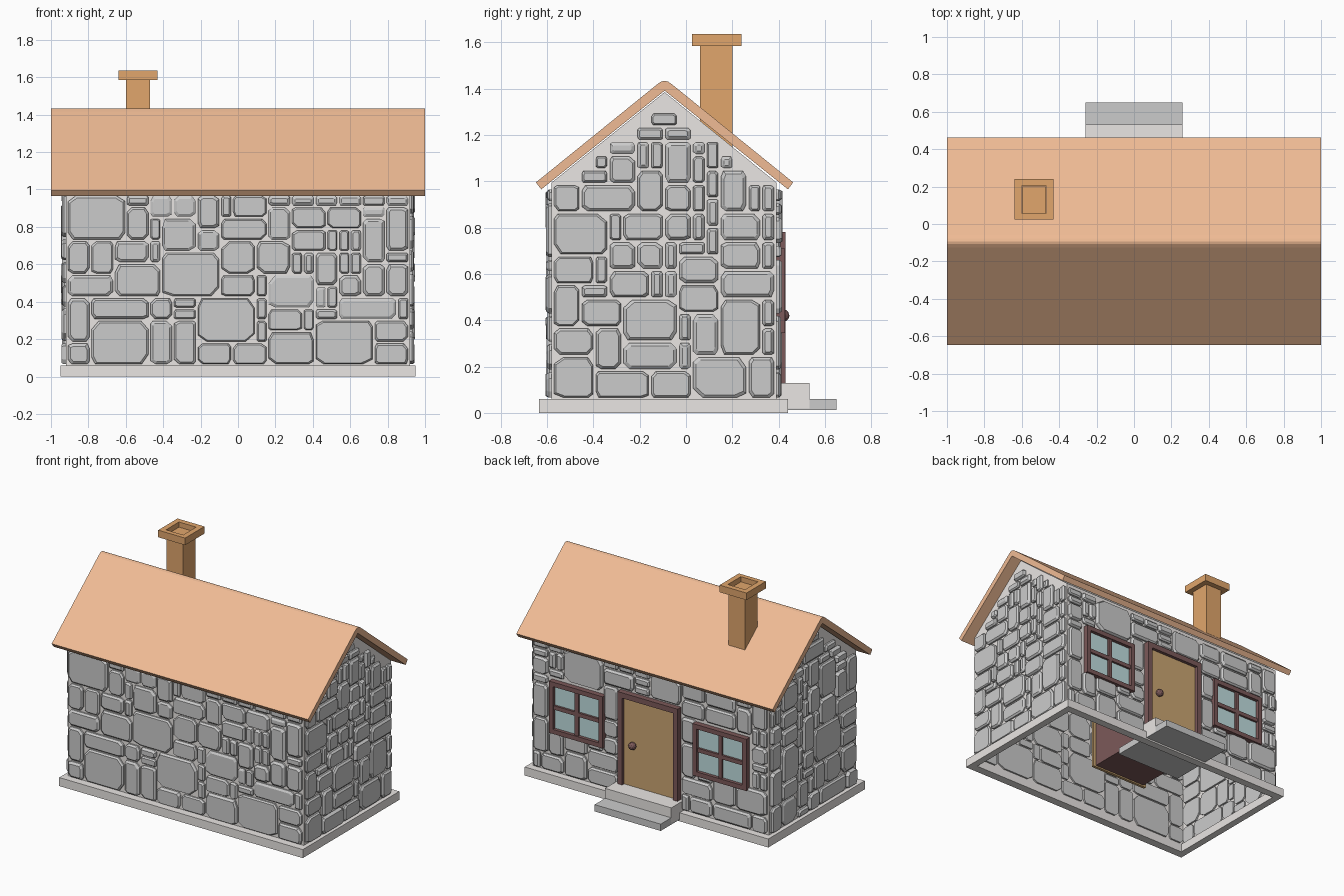
import bpy, bmesh, random
from mathutils import Vector

if "Cube" in bpy.data.objects:
    bpy.data.objects.remove(bpy.data.objects["Cube"])

random.seed(11)


def material(name, rgb):
    m = bpy.data.materials.new(name)
    m.diffuse_color = (*rgb, 1)
    m.use_nodes = True
    m.node_tree.nodes["Principled BSDF"].inputs["Base Color"].default_value = m.diffuse_color
    return m


MORTAR = material("mortar", (0.82, 0.79, 0.77))
STONE = material("stone", (0.68, 0.68, 0.68))
TILE = material("roof_orange", (0.87, 0.50, 0.30))
BRICK = material("chimney_orange", (0.75, 0.38, 0.15))
DARK = material("dark_wood", (0.20, 0.10, 0.10))
WOOD = material("door_wood", (0.60, 0.38, 0.17))
GLASS = material("glass", (0.53, 0.73, 0.74))


def finish(name, bm, mat):
    bmesh.ops.recalc_face_normals(bm, faces=bm.faces)
    me = bpy.data.meshes.new(name)
    bm.to_mesh(me)
    bm.free()
    me.materials.append(mat)
    ob = bpy.data.objects.new(name, me)
    bpy.context.collection.objects.link(ob)
    return ob


def add_box(bm, x, y, z):
    vs = bmesh.ops.create_cube(bm, size=1)["verts"]
    for v in vs:
        v.co = [a[0] + (c + 0.5) * (a[1] - a[0]) for a, c in zip((x, y, z), v.co)]


def box(name, x, y, z, mat):
    bm = bmesh.new()
    add_box(bm, x, y, z)
    return finish(name, bm, mat)


def loft(bm, rings, caps=True, close=False):
    loops = [[bm.verts.new(p) for p in r] for r in rings]
    pairs = list(zip(loops, loops[1:])) + ([(loops[-1], loops[0])] if close else [])
    for a, b in pairs:
        for i in range(len(a)):
            j = (i + 1) % len(a)
            bm.faces.new((a[i], a[j], b[j], b[i]))
    if caps and not close:
        bm.faces.new(loops[0])
        bm.faces.new(loops[-1])


def frame(name, outer, inner, depth, to3d, mat):
    """Rectangular ring; outer and inner are (u0, u1, v0, v1)."""
    def rect(r, d):
        u0, u1, v0, v1 = r
        return [to3d(u, v, d) for u, v in ((u0, v0), (u1, v0), (u1, v1), (u0, v1))]
    bm = bmesh.new()
    loft(bm, [rect(outer, depth[0]), rect(outer, depth[1]),
              rect(inner, depth[1]), rect(inner, depth[0])], close=True)
    return finish(name, bm, mat)


flat = lambda u, v, d: Vector((u, v, d))
upright = lambda u, v, d: Vector((u, d, v))

# Base ring and hollow walls with gables
frame("base", (-0.95, 0.95, -0.635, 0.44), (-0.90, 0.90, -0.575, 0.385), (0, 0.06), flat, MORTAR)
X, YF, YB, YR = 0.92, -0.58, 0.39, -0.0925
bm = bmesh.new()
section = [(YF, 0.04), (YF, 0.995), (YR, 1.385), (YB, 0.995), (YB, 0.04)]
loft(bm, [[(x, y, z) for y, z in section] for x in (-X, X)])
floor = [f for f in bm.faces if f.calc_center_median().z < 0.05]
bmesh.ops.delete(bm, geom=floor, context="FACES")
finish("walls", bm, MORTAR)

# Roof: folded slab with a rounded ridge
bm = bmesh.new()
section = [(-0.648, 0.995), (-0.125, 1.418), (-0.108, 1.430), (YR, 1.434), (-0.077, 1.430),
           (-0.060, 1.418), (0.463, 0.995), (0.44, 0.965), (YR, 1.391), (-0.625, 0.965)]
loft(bm, [[(x, y, z) for y, z in section] for x in (-1, 1)])
finish("roof", bm, TILE)

# Chimney
box("chimney_shaft", (-0.60, -0.47), (0.06, 0.20), (1.14, 1.60), BRICK)
frame("chimney_cap", (-0.64, -0.43, 0.025, 0.24), (-0.602, -0.468, 0.058, 0.202),
      (1.585, 1.635), flat, BRICK)


# Stones: packed at random on a grid over each wall
SIZES = [(2, 3), (3, 2), (3, 3), (2, 2), (4, 2), (5, 4), (5, 2), (1, 2), (2, 1), (4, 3), (3, 4), (2, 4)]
WEIGHTS = [4, 5, 3, 3, 4, 3, 2, 2, 2, 2, 1, 1]


def add_stone(bm, u0, u1, v0, v1, to3d):
    g = 0.006
    w, h = u1 - u0 - 2 * g, v1 - v0 - 2 * g
    cu, cv = (u0 + u1) / 2, (v0 + v1) / 2
    m = min(w, h)
    cuts = [(random.uniform(0.08, 0.25) * m, random.uniform(0.08, 0.25) * m) for _ in range(4)]
    corners = [(-1, -1), (1, -1), (1, 1), (-1, 1)]
    pts = []
    for i, ((su, sv), (a, b)) in enumerate(zip(corners, cuts)):
        pair = [(su * (w / 2 - a), sv * h / 2), (su * w / 2, sv * (h / 2 - b))]
        pts += pair if i % 2 else pair[::-1]
    inset = random.uniform(0.006, 0.014)
    ku, kv = 1 - 2 * inset / w, 1 - 2 * inset / h
    top = random.uniform(0.017, 0.026)
    rings = [(1, 1, -0.012), (1, 1, top * 0.5), (ku, kv, top)]
    loft(bm, [[to3d(cu + u * a, cv + v * b, d) for u, v in pts] for a, b, d in rings])


def stone_wall(name, u_range, v_range, nu, nv, to3d, allowed):
    du, dv = (u_range[1] - u_range[0]) / nu, (v_range[1] - v_range[0]) / nv
    U = lambda i: u_range[0] + i * du
    V = lambda j: v_range[0] + j * dv
    free = {(i, j) for i in range(nu) for j in range(nv)
            if allowed(U(i), U(i + 1), V(j), V(j + 1))}
    bm = bmesh.new()
    for j in range(nv):
        for i in range(nu):
            if (i, j) not in free:
                continue
            for w, h in random.choices(SIZES, WEIGHTS, k=8) + [(2, 1), (1, 2), (1, 1)]:
                cells = {(i + a, j + b) for a in range(w) for b in range(h)}
                if cells <= free:
                    break
            free -= cells
            add_stone(bm, U(i), U(i + w), V(j), V(j + h), to3d)
    finish(name, bm, STONE)


def under_roof(u0, u1, v0, v1):
    return all(v1 < 1.375 - 0.8 * abs(u - YR) for u in (u0, u1))


def clear_of_openings(u0, u1, v0, v1):
    door = u1 > -0.215 and u0 < 0.215 and v0 < 0.76
    window = any(u1 > c - 0.19 and u0 < c + 0.19 for c in (-0.56, 0.56)) and v1 > 0.37 and v0 < 0.69
    return not (door or window)


stone_wall("front_stones", (-0.915, 0.915), (0.06, 0.97), 29, 15,
           lambda u, v, d: Vector((u, YF - d, v)), lambda *a: True)
stone_wall("back_stones", (-0.915, 0.915), (0.06, 0.97), 30, 15,
           lambda u, v, d: Vector((u, YB + d, v)), clear_of_openings)
for name, s in (("right_stones", 1), ("left_stones", -1)):
    stone_wall(name, (-0.575, 0.385), (0.06, 1.36), 16, 21,
               lambda u, v, d, s=s: Vector((s * (X + d), u, v)), under_roof)

# Windows on the back wall
for name, c in (("left_window", -0.56), ("right_window", 0.56)):
    u0, u1, v0, v1, t = c - 0.21, c + 0.21, 0.345, 0.71, 0.032
    frame(name + "_frame", (u0, u1, v0, v1), (u0 + t, u1 - t, v0 + t, v1 - t),
          (0.37, 0.428), upright, DARK)
    box(name + "_glass", (u0 + 0.01, u1 - 0.01), (0.375, 0.405), (v0 + 0.01, v1 - 0.01), GLASS)
    vm = (v0 + v1) / 2
    box(name + "_upright_bar", (c - 0.014, c + 0.014), (0.39, 0.42), (v0 + t, v1 - t), DARK)
    box(name + "_cross_bar", (u0 + t, u1 - t), (0.39, 0.42), (vm - 0.014, vm + 0.014), DARK)

# Door with its deep lining, frame and knob
frame("door_frame", (-0.235, 0.235, 0.06, 0.78), (-0.198, 0.198, 0.065, 0.742),
      (0.36, 0.43), upright, DARK)
box("door_panel", (-0.2, 0.2), (0.36, 0.408), (0.07, 0.745), WOOD)
box("door_lining", (-0.21, 0.21), (-0.15, 0.365), (0.075, 0.75), DARK)
box("door_inner_panel", (-0.23, 0.23), (-0.17, -0.15), (0.065, 0.77), WOOD)
bm = bmesh.new()
bmesh.ops.create_icosphere(bm, subdivisions=2, radius=0.027)
bmesh.ops.translate(bm, verts=bm.verts, vec=(0.125, 0.42, 0.42))
finish("door_knob", bm, DARK)

# Steps
box("upper_step", (-0.258, 0.258), (0.36, 0.533), (0.02, 0.13), MORTAR)
box("lower_step", (-0.258, 0.258), (0.15, 0.65), (0.012, 0.06), STONE)
